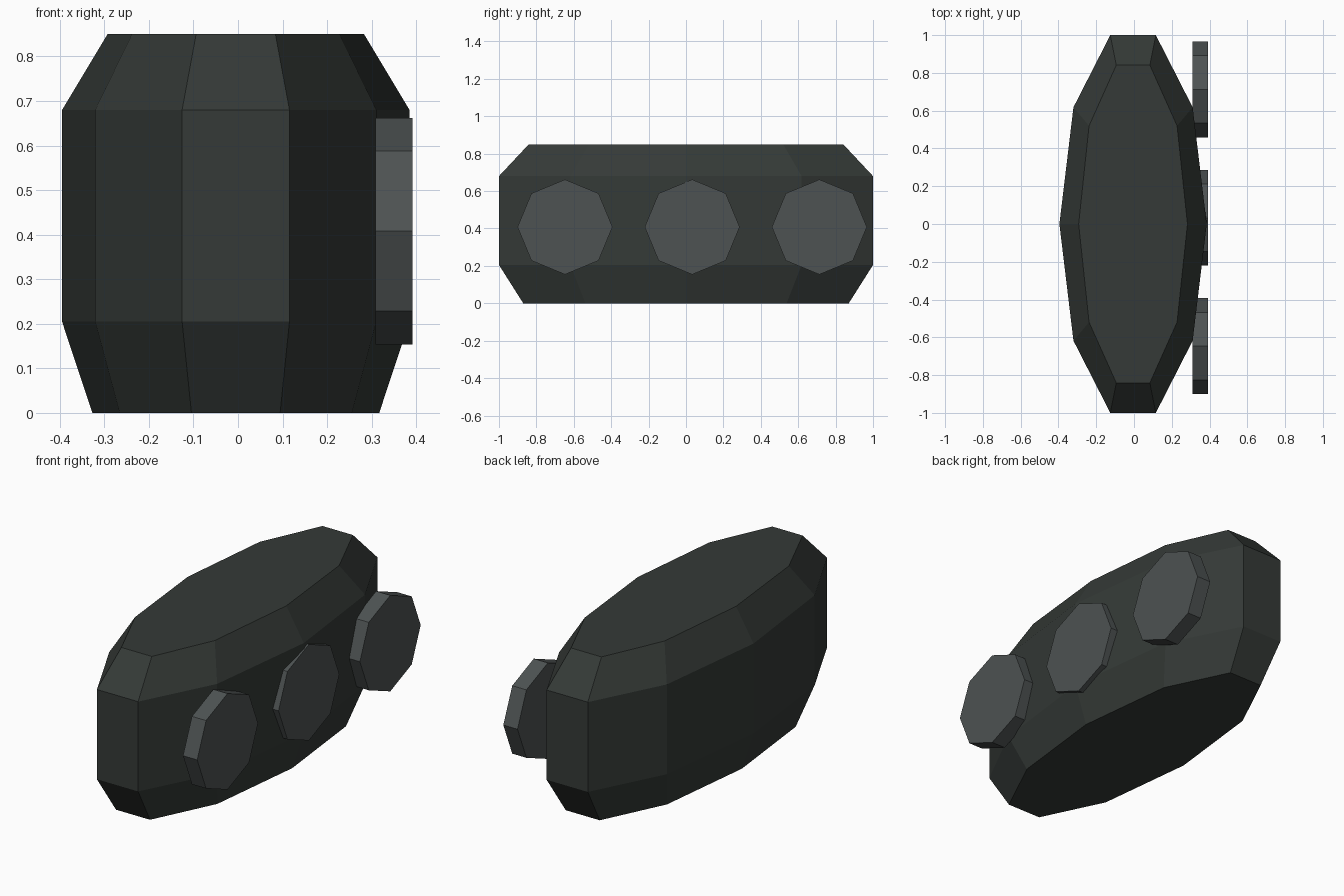
import bpy, bmesh
from math import sin, cos, pi

if "Cube" in bpy.data.objects:
    bpy.data.objects.remove(bpy.data.objects["Cube"])


def loft(name, rings, color):
    """Skin a stack of equal-length vertex rings and cap both ends."""
    bm = bmesh.new()
    loops = [[bm.verts.new(p) for p in ring] for ring in rings]
    n = len(loops[0])
    for a, b in zip(loops, loops[1:]):
        for i in range(n):
            j = (i + 1) % n
            bm.faces.new((a[i], a[j], b[j], b[i]))
    bm.faces.new(loops[0][::-1])
    bm.faces.new(loops[-1])
    bmesh.ops.recalc_face_normals(bm, faces=bm.faces)
    mesh = bpy.data.meshes.new(name)
    bm.to_mesh(mesh)
    bm.free()
    mat = bpy.data.materials.new(name + "_paint")
    mat.diffuse_color = color
    mat.use_nodes = True
    mat.node_tree.nodes["Principled BSDF"].inputs["Base Color"].default_value = mat.diffuse_color
    mesh.materials.append(mat)
    obj = bpy.data.objects.new(name, mesh)
    bpy.context.collection.objects.link(obj)
    return obj


# Body: stretched decagon with tapered top and bottom (z, x radius, y radius)
SIDES = 10
profile = [(0, 0.322, 0.915), (0.205, 0.39, 1.0515),
           (0.68, 0.39, 1.0515), (0.85, 0.288, 0.884)]
loft("body", [[(-0.005 + rx * cos(2 * pi * i / SIDES), ry * sin(2 * pi * i / SIDES), z)
               for i in range(SIDES)] for z, rx, ry in profile],
     (0.035, 0.042, 0.038, 1))

# Three octagonal discs along the right side
for k, y in enumerate((-0.647, 0.033, 0.713)):
    loft(f"side_disc_{k + 1}",
         [[(x, y + 0.254 * cos(i * pi / 4), 0.408 + 0.254 * sin(i * pi / 4))
           for i in range(8)] for x in (0.309, 0.392)],
         (0.075, 0.085, 0.085, 1))
